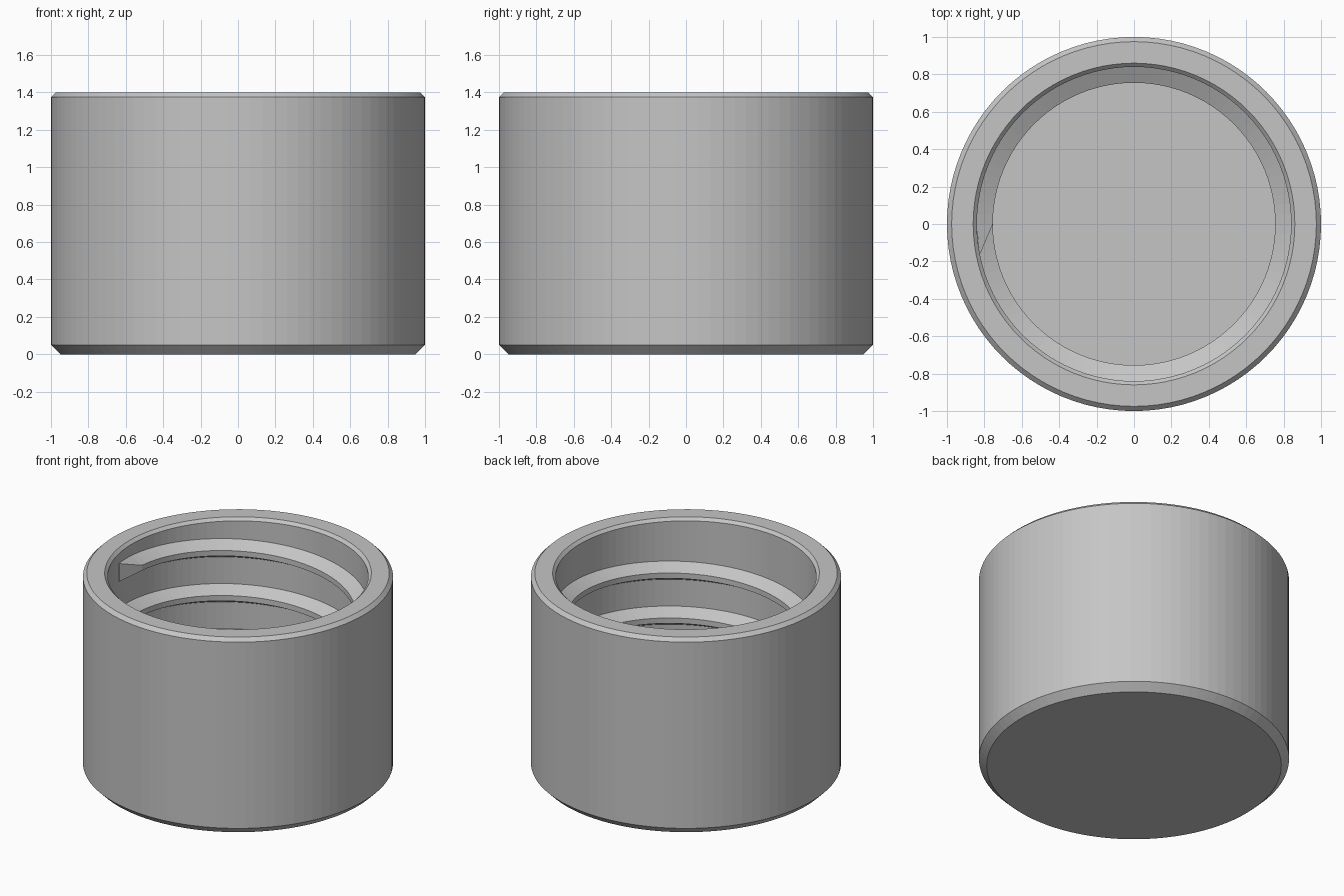
import bpy, bmesh, math

if "Cube" in bpy.data.objects:
    bpy.data.objects.remove(bpy.data.objects["Cube"])

SEG = 96
grey = bpy.data.materials.new("plain_grey")
grey.diffuse_color = (0.56, 0.56, 0.56, 1)
grey.use_nodes = True
grey.node_tree.nodes["Principled BSDF"].inputs["Base Color"].default_value = grey.diffuse_color


def polar(r, a, z):
    return (r * math.cos(a), r * math.sin(a), z)


def finish(bm, name):
    bmesh.ops.recalc_face_normals(bm, faces=bm.faces)
    mesh = bpy.data.meshes.new(name)
    bm.to_mesh(mesh)
    bm.free()
    mesh.materials.append(grey)
    obj = bpy.data.objects.new(name, mesh)
    bpy.context.collection.objects.link(obj)
    return obj


# Cap body: chamfered outer wall, rim, lead-in chamfer, bore and floor
profile = [(0.95, 0), (1, 0.05), (1, 1.375), (0.975, 1.4),
           (0.86, 1.4), (0.84, 1.38), (0.84, 0.15)]
bm = bmesh.new()
rings = [[bm.verts.new(polar(r, 2 * math.pi * i / SEG, z)) for i in range(SEG)]
         for r, z in profile]
for a, b in zip(rings, rings[1:]):
    for i in range(SEG):
        j = (i + 1) % SEG
        bm.faces.new((a[i], a[j], b[j], b[i]))
bm.faces.new(rings[0])   # underside
bm.faces.new(rings[-1])  # inner floor
finish(bm, "cap_body")

# Internal thread: trapezoid ridge on a rising helix, ramped into the wall at both ends
PITCH, TURNS, TOP_Z = 0.32, 3, 1.235
WALL, CREST, BASE_H, CREST_H = 0.842, 0.755, 0.066, 0.019
RAMP = math.radians(11)
steps = SEG * TURNS
span = 2 * math.pi * TURNS
angles = [-RAMP] + [span * i / steps for i in range(steps + 1)] + [span + RAMP]

bm = bmesh.new()
sections = []
for k, t in enumerate(angles):
    z = TOP_Z - PITCH * TURNS + PITCH * t / (2 * math.pi)
    end = k in (0, len(angles) - 1)
    r, h = (0.838, BASE_H - 0.002) if end else (CREST, CREST_H)
    a = t + math.pi
    sections.append([bm.verts.new(polar(*p)) for p in (
        (WALL, a, z - BASE_H), (r, a, z - h), (r, a, z + h), (WALL, a, z + BASE_H))])
for s, n in zip(sections, sections[1:]):
    for i in range(4):
        j = (i + 1) % 4
        bm.faces.new((s[i], s[j], n[j], n[i]))
bm.faces.new(sections[0])
bm.faces.new(sections[-1])
finish(bm, "inner_thread")
